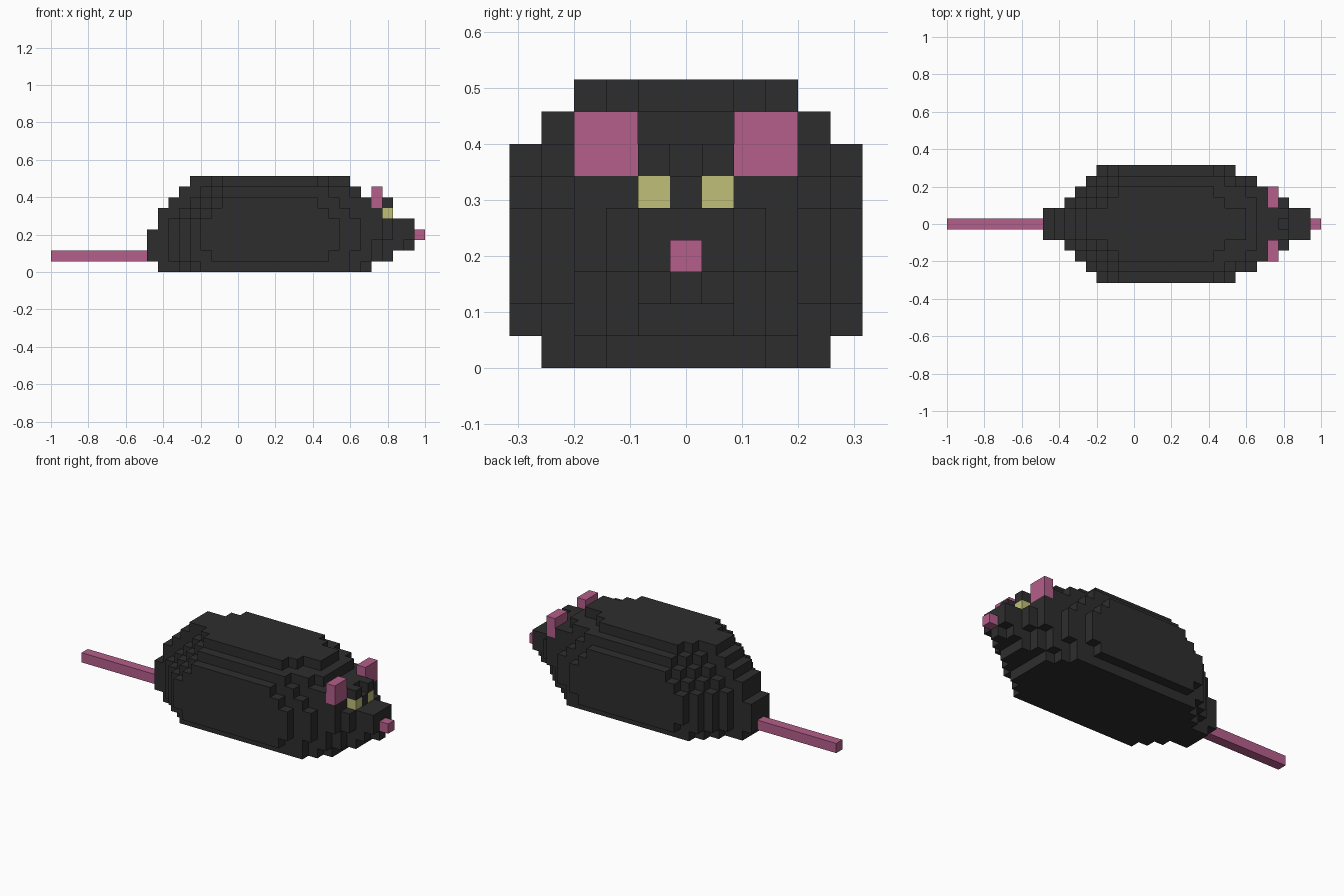
import bpy, bmesh
from mathutils import Vector

if "Cube" in bpy.data.objects:
    bpy.data.objects.remove(bpy.data.objects["Cube"])

V = 2 / 35  # block size


def material(name, color):
    m = bpy.data.materials.new(name)
    m.diffuse_color = (*color, 1)
    m.use_nodes = True
    m.node_tree.nodes["Principled BSDF"].inputs["Base Color"].default_value = m.diffuse_color
    return m


DARK = material("charcoal fur", (0.027, 0.027, 0.027))
PINK = material("pink skin", (0.46, 0.114, 0.255))
YELLOW = material("pale yellow", (0.53, 0.52, 0.185))

# Side quads of a unit block, keyed by outward direction
SIDES = {
    (1, 0, 0): [(1, 0, 0), (1, 1, 0), (1, 1, 1), (1, 0, 1)],
    (-1, 0, 0): [(0, 0, 0), (0, 0, 1), (0, 1, 1), (0, 1, 0)],
    (0, 1, 0): [(0, 1, 0), (0, 1, 1), (1, 1, 1), (1, 1, 0)],
    (0, -1, 0): [(0, 0, 0), (1, 0, 0), (1, 0, 1), (0, 0, 1)],
    (0, 0, 1): [(0, 0, 1), (1, 0, 1), (1, 1, 1), (0, 1, 1)],
    (0, 0, -1): [(0, 0, 0), (0, 1, 0), (1, 1, 0), (1, 0, 0)],
}


def blocks(name, cells, mat):
    """Outer skin of a set of (x, y, z) blocks; y = 0 is the middle row."""
    bm = bmesh.new()
    cells = set(cells)
    for c in cells:
        for d, quad in SIDES.items():
            if tuple(a + b for a, b in zip(c, d)) in cells:
                continue
            corners = [Vector(c) + Vector(q) for q in quad]
            bm.faces.new([bm.verts.new((p.x * V - 1, (p.y - 0.5) * V, p.z * V))
                          for p in corners])
    bmesh.ops.remove_doubles(bm, verts=bm.verts, dist=1e-4)
    me = bpy.data.meshes.new(name)
    bm.to_mesh(me)
    bm.free()
    me.materials.append(mat)
    ob = bpy.data.objects.new(name, me)
    bpy.context.collection.objects.link(ob)


# Body: each layer is a set of mirrored rows, stepped back at the rump by a
# height inset plus a width inset, and ending in front at a given column
back_by_height = [1, 0, 0, 0, 0, 1, 2, 3, 4]
back_by_width = [0, 0, 2, 3, 4, 5]
front = [
    (29, 29, 29, 28, 27),
    (31, 31, 30, 29, 27, 25),
    (33, 32, 30, 29, 28, 26),
    (33, 33, 31, 30, 28, 26),
    (33, 33, 31, 30, 28, 26),
    (31, 30, 30, 30, 27, 25),
    (30, 31, 29, 29, 26, 24),
    (28, 28, 28, 27, 25),
    (27, 27, 25, 24),
]
body = set()
for k, ends in enumerate(front):
    for h, end in enumerate(ends):
        start = 9 + back_by_height[k] + back_by_width[h]
        if (k, h) == (1, 5) or (k == 4 and h < 2):
            start += 1
        for i in range(start, end + 1):
            body |= {(i, h, k), (i, -h, k)}
blocks("body", body, DARK)

# Ears and eyes on both sides
for side, s in (("left", 1), ("right", -1)):
    blocks(side + "_ear", [(30, s * h, k) for h in (2, 3) for k in (6, 7)], PINK)
    blocks(side + "_eye", [(31, s, 5)], YELLOW)

# Nose and tail
blocks("nose", [(34, 0, 3)], PINK)
blocks("tail", [(i, 0, 1) for i in range(9)], PINK)
